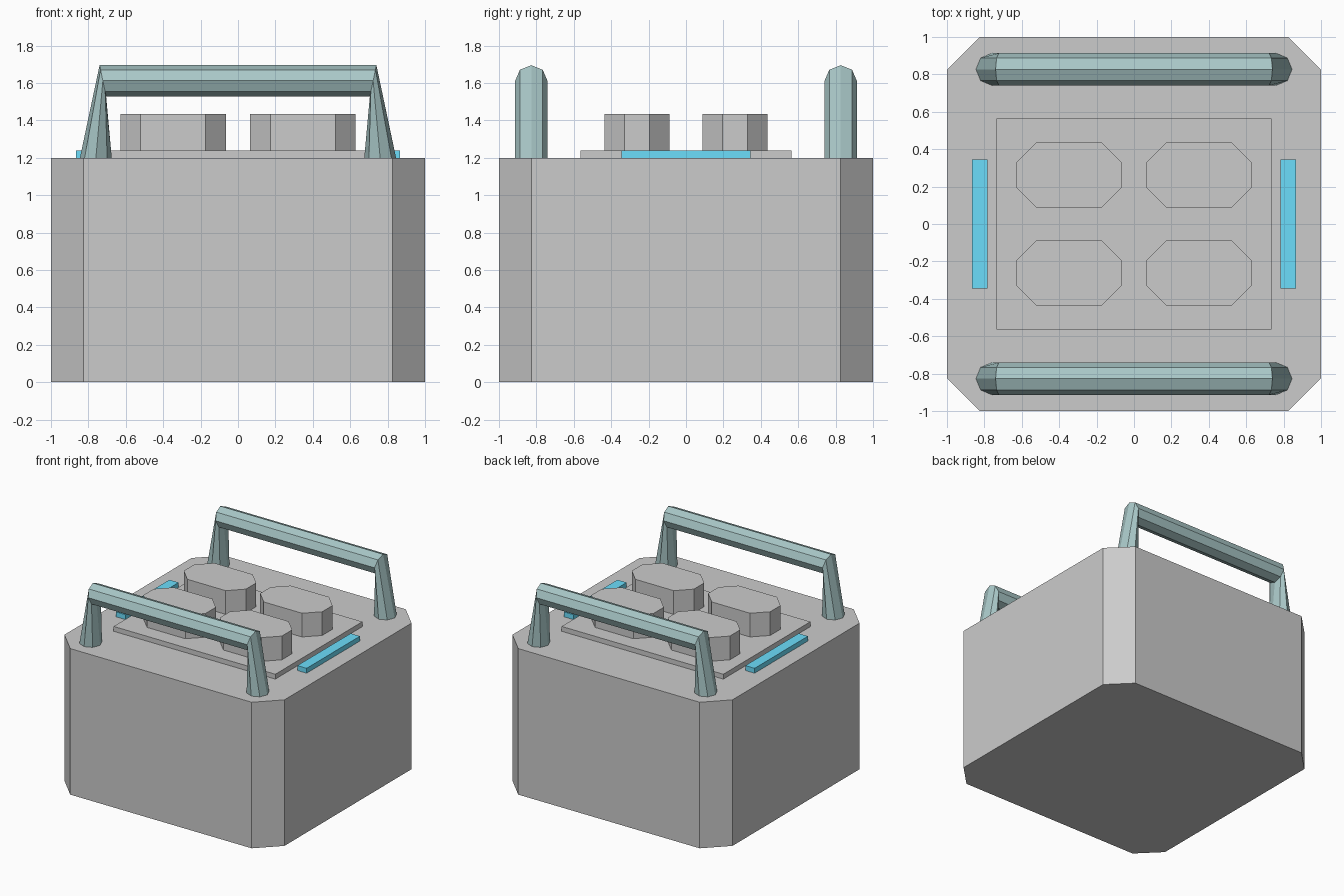
import bpy, bmesh
from math import cos, sin, pi

if "Cube" in bpy.data.objects:
    bpy.data.objects.remove(bpy.data.objects["Cube"])


def material(name, rgb):
    m = bpy.data.materials.new(name)
    m.diffuse_color = (*rgb, 1)
    m.use_nodes = True
    m.node_tree.nodes["Principled BSDF"].inputs["Base Color"].default_value = m.diffuse_color
    return m


def finish(name, bm, mat=None):
    bmesh.ops.recalc_face_normals(bm, faces=bm.faces[:])
    me = bpy.data.meshes.new(name)
    bm.to_mesh(me)
    bm.free()
    ob = bpy.data.objects.new(name, me)
    bpy.context.collection.objects.link(ob)
    if mat:
        me.materials.append(mat)
    return ob


def slab(name, cx, cy, hx, hy, z0, z1, cut=0, mat=None):
    """Upright prism on a rectangle, optionally with cut corners."""
    if cut:
        quarter = [(hx, hy - cut), (hx - cut, hy)]
    else:
        quarter = [(hx, hy)]
    back = quarter[::-1]
    outline = (quarter + [(-x, y) for x, y in back]
               + [(-x, -y) for x, y in quarter] + [(x, -y) for x, y in back])
    bm = bmesh.new()
    lo = [bm.verts.new((cx + x, cy + y, z0)) for x, y in outline]
    hi = [bm.verts.new((cx + x, cy + y, z1)) for x, y in outline]
    bm.faces.new(lo)
    bm.faces.new(hi)
    for i in range(len(lo)):
        j = (i + 1) % len(lo)
        bm.faces.new((lo[i], lo[j], hi[j], hi[i]))
    return finish(name, bm, mat)


def handle(name, cy, mat, sides=8, r=0.086):
    """Octagonal bar bent at two mitred corners: foot, corner, corner, foot."""
    # (centre x, centre z, ring offset x, ring offset z)
    foot, corner = (0.76, 1.2, 0.085, 0), (0.7225, 1.612, 0.0175, 0.083)
    bm = bmesh.new()
    rings = []
    for side, (cx, cz, dx, dz) in ((-1, foot), (-1, corner), (1, corner), (1, foot)):
        angles = [2 * pi * i / sides for i in range(sides)]
        rings.append([bm.verts.new((side * (cx + dx * cos(a)), cy + r * sin(a),
                                    cz + dz * cos(a))) for a in angles])
    for a, b in zip(rings, rings[1:]):
        for i in range(sides):
            j = (i + 1) % sides
            bm.faces.new((a[i], a[j], b[j], b[i]))
    bm.faces.new(rings[0])
    bm.faces.new(rings[-1])
    return finish(name, bm, mat)


teal = material("teal", (0.40, 0.58, 0.58))
blue = material("blue", (0.15, 0.73, 0.97))

# Main box and raised top plate
slab("body", 0, 0, 1, 1, 0, 1.2, 0.175)
slab("top_plate", 0, 0, 0.735, 0.565, 1.2, 1.24)

# Four raised caps
for sx in (-1, 1):
    for sy in (-1, 1):
        slab("cap", sx * 0.347, sy * 0.262, 0.282, 0.175, 1.24, 1.435, 0.108)

# Blue side strips
for sx in (-1, 1):
    slab("light_strip", sx * 0.824, 0, 0.042, 0.346, 1.2, 1.24, mat=blue)

# Front and back carrying handles
for sy in (-1, 1):
    handle("handle", sy * 0.827, teal)
